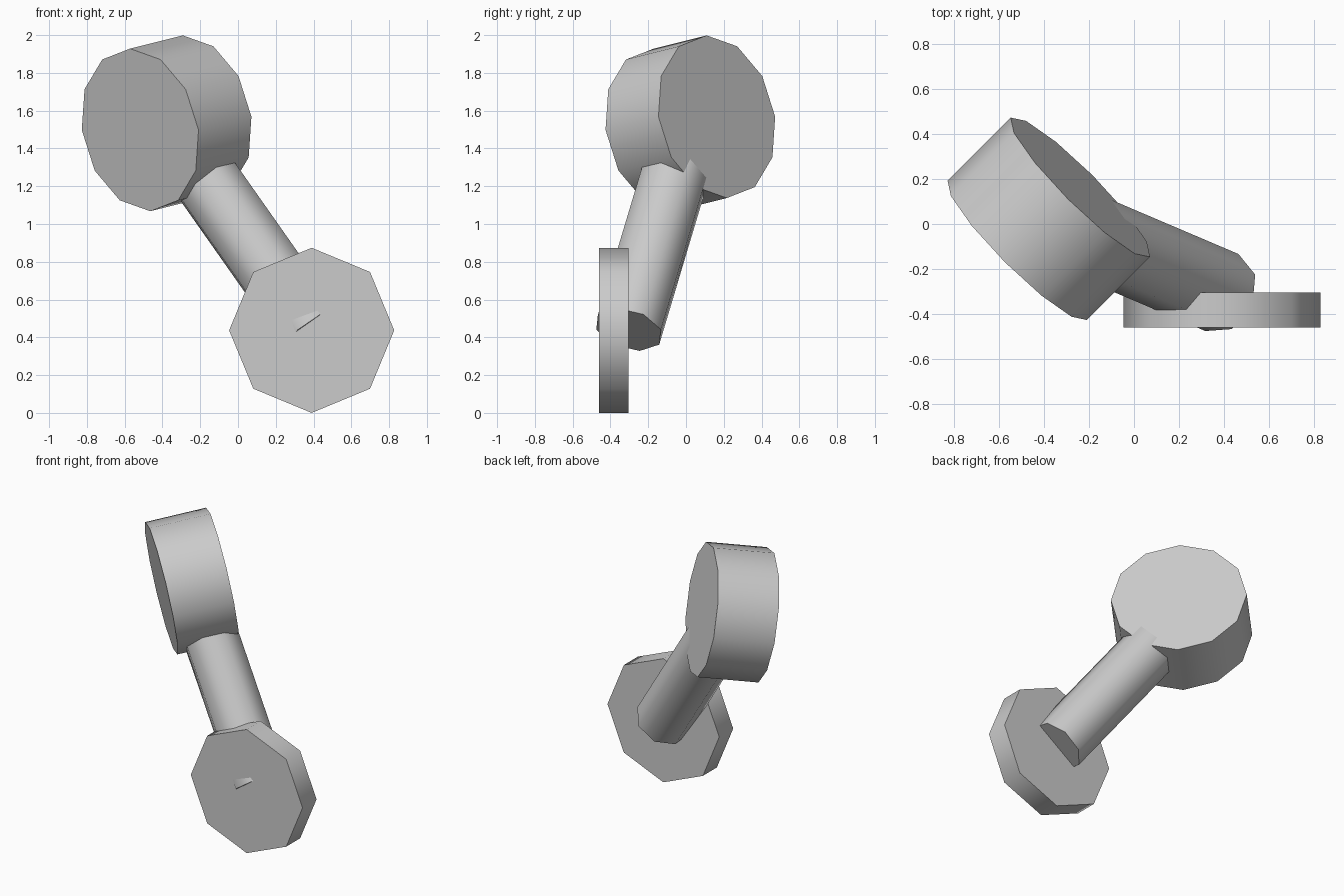
import bpy, math
from mathutils import Vector, Matrix

if "Cube" in bpy.data.objects:
    bpy.data.objects.remove(bpy.data.objects["Cube"])

grey = bpy.data.materials.new("plain grey")
grey.diffuse_color = (0.6, 0.6, 0.6, 1)
grey.use_nodes = True
grey.node_tree.nodes["Principled BSDF"].inputs["Base Color"].default_value = grey.diffuse_color


def prism(name, start, end, radius, sides, corner):
    """Capped cylinder from start to end with one corner pointing along 'corner'."""
    start, end = Vector(start), Vector(end)
    z = (end - start).normalized()
    x = Vector(corner)
    x = (x - z * x.dot(z)).normalized()
    y = z.cross(x)
    # first corner of the primitive lies on its local y axis or x axis, both valid for 8 and 12 sides
    frame = Matrix((x, y, z)).transposed().to_4x4()
    frame.translation = (start + end) / 2
    bpy.ops.mesh.primitive_cylinder_add(vertices=sides, radius=radius,
                                        depth=(end - start).length)
    ob = bpy.context.object
    ob.name = name
    ob.data.transform(frame)
    ob.data.materials.append(grey)
    # smooth rim, sharp caps
    bpy.ops.object.shade_smooth_by_angle(angle=math.radians(60))
    return ob


head = Vector((-0.378, 0.023, 1.533))
half = Vector((0.14, 0.14, 0.035))

# tilted twelve-sided head
prism("head_disc", head - half, head + half, 0.437, 12, (1, -1, 0))
# slanted handle from the middle of the head to the back of the base disc
prism("handle", head, (0.39, -0.304, 0.441), 0.186, 8, (0.3, 0.695, 0))
# upright eight-sided disc
prism("base_disc", (0.39, -0.304, 0.437), (0.39, -0.46, 0.437), 0.437, 8, (0, 0, 1))
